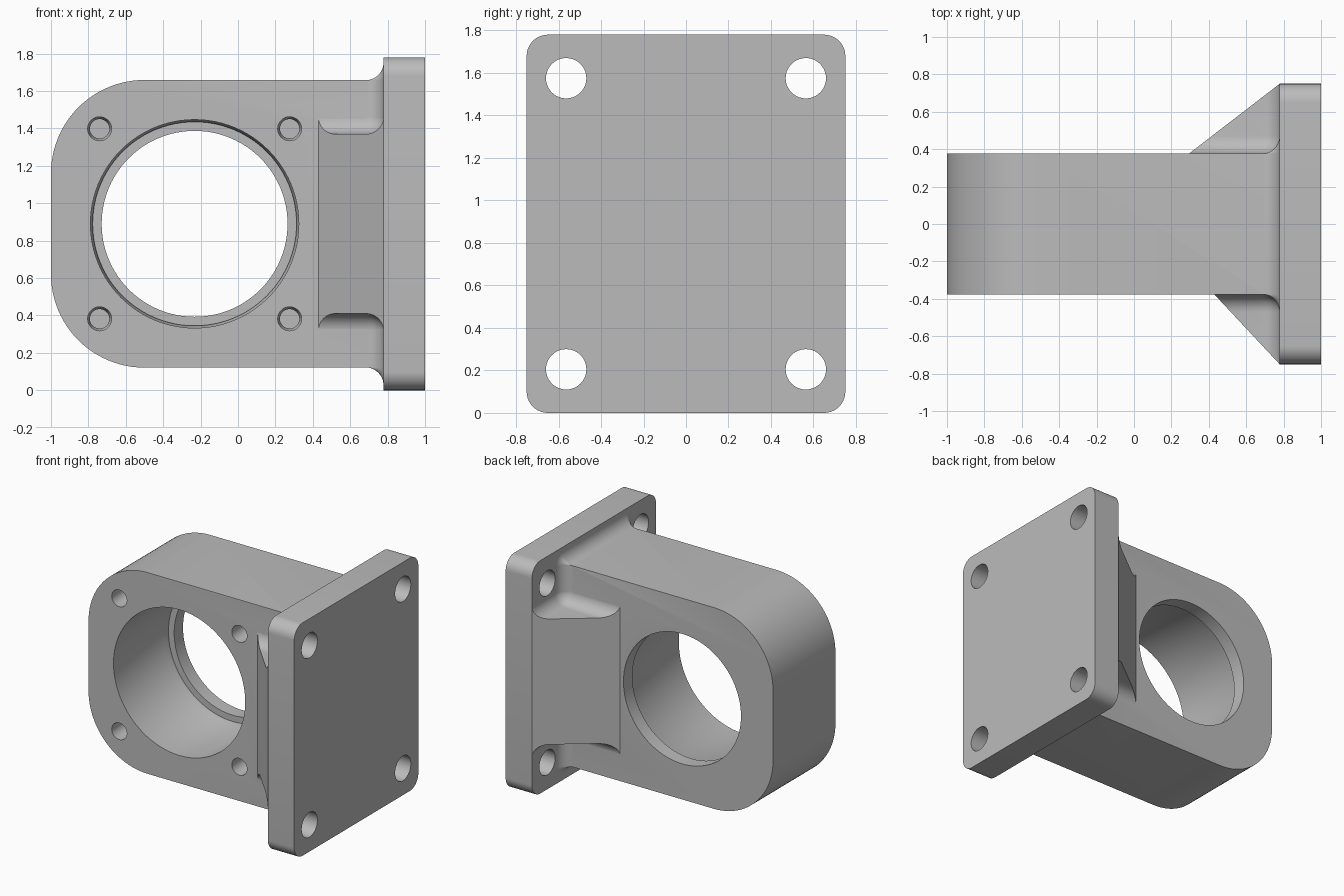
import bpy, bmesh
from math import sin, cos, pi
from mathutils import Vector, Matrix

if "Cube" in bpy.data.objects:
    bpy.data.objects.remove(bpy.data.objects["Cube"], do_unlink=True)

# Main dimensions
CZ = 0.89                  # centre height
FX = 0.778                 # inner face of the flange
HY, HZ = 0.377, 0.769      # half depth and half height of the body
FY = 0.75                  # half width of the flange
R = 0.095                  # fillet radius
BX = -0.232                # bore axis
GUSSET = 0.48              # half height of the gussets

grey = bpy.data.materials.new("cast_grey")
grey.use_nodes = True
colour = (0.5, 0.5, 0.5, 1)
grey.diffuse_color = colour
grey.node_tree.nodes["Principled BSDF"].inputs["Base Color"].default_value = colour


def finish(name, bm):
    bmesh.ops.recalc_face_normals(bm, faces=bm.faces)
    mesh = bpy.data.meshes.new(name)
    bm.to_mesh(mesh)
    bm.free()
    mesh.materials.append(grey)
    obj = bpy.data.objects.new(name, mesh)
    bpy.context.collection.objects.link(obj)
    return obj


def loft(name, rings):
    """Closed solid through rings with equal point counts."""
    bm = bmesh.new()
    loops = [[bm.verts.new(p) for p in ring] for ring in rings]
    n = len(loops[0])
    for a, b in zip(loops, loops[1:]):
        for i in range(n):
            j = (i + 1) % n
            bm.faces.new((a[i], a[j], b[j], b[i]))
    bm.faces.new(loops[0])
    bm.faces.new(loops[-1])
    return finish(name, bm)


def rounded(hu, hv, radius, steps=10):
    """Rounded rectangle outline; hu and hv are the half sizes."""
    pts = []
    for k, (su, sv) in enumerate(((1, 1), (-1, 1), (-1, -1), (1, -1))):
        for i in range(steps + 1):
            a = (k + i / steps) * pi / 2
            pts.append((su * (hu - radius) + radius * cos(a),
                        sv * (hv - radius) + radius * sin(a)))
    return pts


def circle(r, n):
    return [(r * cos(2 * pi * i / n), r * sin(2 * pi * i / n)) for i in range(n)]


def turned(name, x, z, profile, n):
    """Round solid along y from (y, radius) pairs."""
    return loft(name, [[(x + u, y, z + v) for u, v in circle(r, n)] for y, r in profile])


def combine(target, other, operation):
    mod = target.modifiers.new("join", 'BOOLEAN')
    mod.operation = operation
    mod.solver = 'EXACT'
    mod.object = other
    other.hide_render = True
    deps = bpy.context.evaluated_depsgraph_get()
    mesh = bpy.data.meshes.new_from_object(target.evaluated_get(deps))
    target.modifiers.clear()
    target.data = mesh
    bpy.data.objects.remove(other, do_unlink=True)


# Bearing body: long slab rounded at the free end
outline = []
for side in (1, -1):
    arc = [(-0.5 - 0.5 * sin(i / 24 * pi / 2), HZ - 0.5 + 0.5 * cos(i / 24 * pi / 2))
           for i in range(25)]
    arc = [(0.85, HZ)] + arc
    outline += [(x, CZ + side * z) for x, z in (arc if side == 1 else arc[::-1])]
housing = loft("bearing_bracket", [[(x, y, z) for x, z in outline] for y in (-HY, HY)])

# Mounting flange
flange = loft("flange", [[(x, u, CZ + v) for u, v in rounded(FY, CZ, 0.1)]
                         for x in (FX, 1)])

# Fillet skirt where the body meets the flange
steps = [(FX - R, -0.03)]
steps += [(FX - R + R * sin(a), R * (1 - cos(a)) - 0.001)
          for a in [i * pi / 20 for i in range(11)]]
steps.append((0.85, R))
skirt = loft("fillet_skirt", [[(x, u, CZ + v) for u, v in
                               rounded(HY + o, HZ + o, max(o, 0.0005))]
                              for x, o in steps])

# Sloped gussets, front and back, with rounded pockets above and below
gussets = []
for side, start in ((-1, 0.43), (1, 0.295)):
    plan = [(start, 0.3), (start, HY), (FX, FY - 0.001), (0.85, 0.7), (0.85, 0.3)]
    gusset = loft("gusset", [[(x, side * y, CZ + z) for x, y in plan]
                             for z in (-GUSSET - R, GUSSET + R)])
    for up in (1, -1):
        bm = bmesh.new()
        bmesh.ops.create_cube(bm, size=1)
        low, high = Vector((-0.3, HY - 0.001, GUSSET)), Vector((FX + 0.001, 1.5, 1.5))
        size, mid = high - low, (low + high) / 2
        bm.transform(Matrix.Translation((mid.x, side * mid.y, CZ + up * mid.z))
                     @ Matrix.Diagonal((*size, 1)))
        bmesh.ops.bevel(bm, geom=bm.edges[:], offset=R, segments=10,
                        profile=0.5, affect='EDGES')
        combine(gusset, finish("pocket_cutter", bm), 'DIFFERENCE')
    gussets.append(gusset)

for part in [flange, skirt] + gussets:
    combine(housing, part, 'UNION')

# Stepped bore with a retaining lip at the back
bore = [(-0.6, 0.557), (0.22, 0.557), (0.25, 0.545), (0.27, 0.545), (0.27, 0.497), (0.6, 0.497)]
combine(housing, turned("bore_cutter", BX, CZ, bore, 96), 'DIFFERENCE')

# Blind screw holes around the bore, and flange bolt holes
for su in (-1, 1):
    for sv in (-1, 1):
        screw = turned("screw_cutter", BX + su * 0.508, CZ + sv * 0.508,
                       [(-0.5, 0.064), (-0.15, 0.064), (-0.12, 0.052), (-0.05, 0.052)], 32)
        combine(housing, screw, 'DIFFERENCE')
        bolt = loft("bolt_cutter", [[(x, su * 0.564 + u, CZ + sv * 0.685 + v)
                                     for u, v in circle(0.095, 40)] for x in (0.7, 1.1)])
        combine(housing, bolt, 'DIFFERENCE')

# Smooth curves, sharp edges
bpy.ops.object.select_all(action='DESELECT')
housing.select_set(True)
bpy.context.view_layer.objects.active = housing
bpy.ops.object.shade_smooth_by_angle(angle=0.5)
